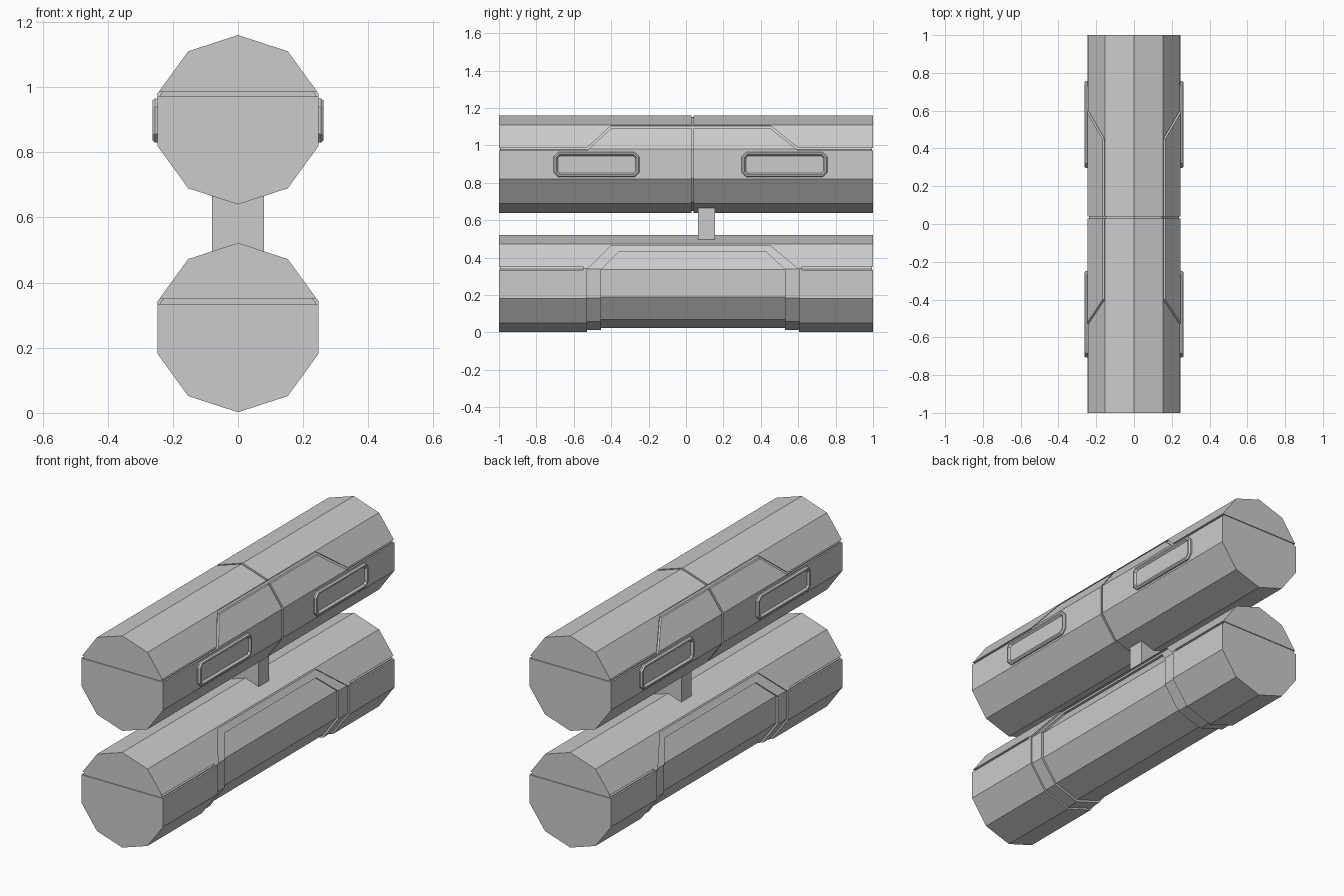
import bpy, bmesh, math
from mathutils import Matrix

if "Cube" in bpy.data.objects:
    bpy.data.objects.remove(bpy.data.objects["Cube"])

grey = bpy.data.materials.new("plain_grey")
grey.use_nodes = True
colour = (0.6, 0.6, 0.6, 1)
grey.diffuse_color = colour
grey.node_tree.nodes["Principled BSDF"].inputs["Base Color"].default_value = colour


def finish(name, bm):
    bmesh.ops.recalc_face_normals(bm, faces=bm.faces)
    mesh = bpy.data.meshes.new(name)
    bm.to_mesh(mesh)
    bm.free()
    mesh.materials.append(grey)
    obj = bpy.data.objects.new(name, mesh)
    bpy.context.collection.objects.link(obj)
    return obj


def tube(name, radius, z, half):
    """Ten-sided bar along y with a ridge at the top."""
    bm = bmesh.new()
    bmesh.ops.create_cone(bm, cap_ends=True, segments=10, radius1=radius,
                          radius2=radius, depth=2 * half)
    turn = Matrix.Rotation(math.radians(90), 4, 'X')
    bmesh.ops.transform(bm, matrix=Matrix.Translation((0, 0, z)) @ turn, verts=bm.verts)
    if not any(abs(v.co.x) < 1e-4 for v in bm.verts):
        spin = Matrix.Rotation(math.radians(18), 4, 'Y')
        bmesh.ops.rotate(bm, cent=(0, 0, z), matrix=spin, verts=bm.verts)
    return finish(name, bm)


def side_profile(points):
    """Side-view outline (y, z) pushed right through the width."""
    bm = bmesh.new()
    face = bm.faces.new([bm.verts.new((-0.5, y, z)) for y, z in points])
    new = bmesh.ops.extrude_face_region(bm, geom=[face])["geom"]
    bmesh.ops.translate(bm, vec=(1, 0, 0),
                        verts=[g for g in new if isinstance(g, bmesh.types.BMVert)])
    return finish("cutter", bm)


def cut(obj, points):
    cutter = side_profile(points)
    mod = obj.modifiers.new("cut", 'BOOLEAN')
    mod.operation = 'DIFFERENCE'
    mod.solver = 'EXACT'
    mod.object = cutter
    graph = bpy.context.evaluated_depsgraph_get()
    mesh = bpy.data.meshes.new_from_object(obj.evaluated_get(graph))
    obj.modifiers.clear()
    obj.data = mesh
    bpy.data.objects.remove(cutter)


def rect(y0, y1, z0, z1):
    return [(y0, z0), (y1, z0), (y1, z1), (y0, z1)]


UP, LOW, R = 0.90, 0.262, 0.26

# Upper tube: centre ring groove and stepped panel line over an inner core
upper = tube("upper_tube", R, UP, 1)
line = [(-1.1, 0.972), (-0.53, 0.972), (-0.4, 1.092), (0.45, 1.092), (0.6, 0.972), (1.1, 0.972)]
cut(upper, line + [(y, z + 0.015) for y, z in reversed(line)])
cut(upper, rect(0.029, 0.041, 0.5, 1.3))
tube("upper_core", R - 0.009, UP, 0.995)

# Lower tube: side grooves and a belly panel recessed in two steps
lower = tube("lower_tube", R, LOW, 1)
for y0, y1 in ((-1.1, -0.55), (0.62, 1.1)):
    cut(lower, rect(y0, y1, 0.335, 0.352))
cut(lower, [(-0.53, -0.1), (-0.53, 0.335), (-0.4, 0.465), (0.45, 0.465), (0.605, 0.335), (0.605, -0.1)])
step = tube("lower_step", R - 0.01, LOW, 0.995)
cut(step, [(-0.455, -0.1), (-0.455, 0.335), (-0.36, 0.43), (0.43, 0.43), (0.53, 0.335), (0.53, -0.1)])
tube("lower_core", R - 0.022, LOW, 0.99)

# Post joining the tubes
bm = bmesh.new()
bmesh.ops.create_cube(bm, size=1)
bmesh.ops.scale(bm, vec=(0.16, 0.09, 0.18), verts=bm.verts)
bmesh.ops.translate(bm, vec=(0, 0.11, 0.581), verts=bm.verts)
finish("connecting_post", bm)


# Side pods: clipped-corner frames with sunken centres
def pod(name, side, y_mid):
    bm = bmesh.new()
    rings = []
    for inset, x in ((0, 0.24), (0, 0.255), (0.007, 0.263), (0.015, 0.263), (0.023, 0.252)):
        a, b, c = 0.23 - inset, 0.068 - inset, 0.026 - inset * 0.7
        loop = [(a, c - b), (a, b - c), (a - c, b), (c - a, b),
                (-a, b - c), (-a, c - b), (c - a, -b), (a - c, -b)]
        rings.append([bm.verts.new((side * x, y_mid + y, 0.898 + z)) for y, z in loop])
    for p, q in zip(rings, rings[1:]):
        for i in range(8):
            j = (i + 1) % 8
            bm.faces.new((p[i], p[j], q[j], q[i]))
    bm.faces.new(rings[0])
    bm.faces.new(rings[-1])
    finish(name, bm)


for side, label in ((1, "left"), (-1, "right")):
    pod(label + "_front_pod", side, -0.478)
    pod(label + "_back_pod", side, 0.527)
